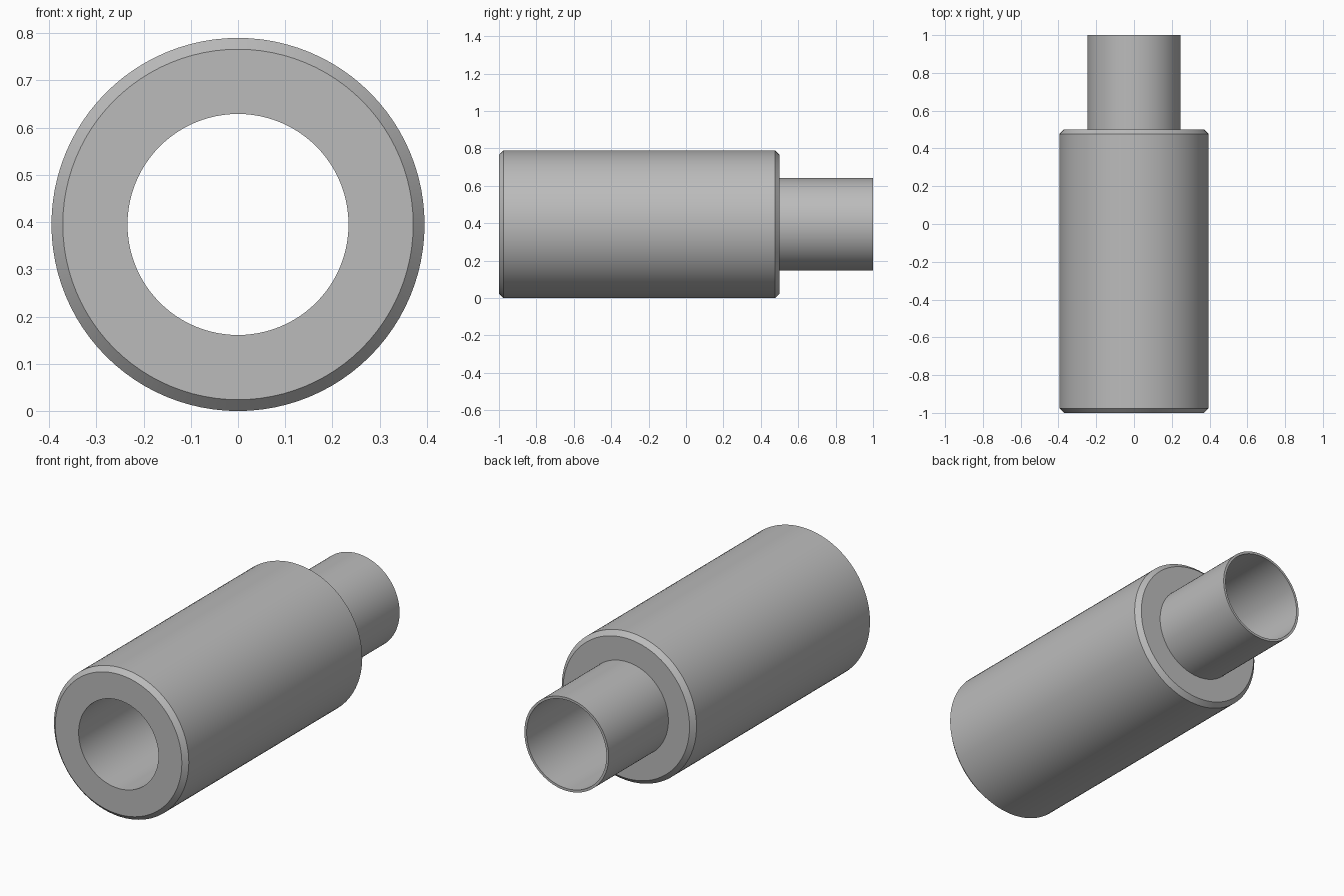
import bpy, bmesh, math
from mathutils import Matrix, Vector

cube = bpy.data.objects.get("Cube")
if cube:
    bpy.data.objects.remove(cube, do_unlink=True)

RADIUS, CHAMFER, SPIGOT, BORE = 0.395, 0.024, 0.247, 0.234
FRONT, SHOULDER, BACK = -1.0, 0.5, 1.0
SEGMENTS = 96

# Plain grey metal
grey = bpy.data.materials.new("grey_metal")
grey.use_nodes = True
colour = (0.5, 0.5, 0.5, 1)
grey.diffuse_color = colour
grey.node_tree.nodes["Principled BSDF"].inputs["Base Color"].default_value = colour

# Closed half section (radius, y): chamfered body, thin spigot, through bore
section = [
    (BORE, FRONT), (RADIUS - CHAMFER, FRONT), (RADIUS, FRONT + CHAMFER),
    (RADIUS, SHOULDER - CHAMFER), (RADIUS - CHAMFER, SHOULDER),
    (SPIGOT, SHOULDER), (SPIGOT, BACK), (BORE, BACK),
]

# Revolve the section around the y axis
bm = bmesh.new()
verts = [bm.verts.new((r, y, 0)) for r, y in section]
edges = [bm.edges.new((a, b)) for a, b in zip(verts, verts[1:] + verts[:1])]
bmesh.ops.spin(bm, geom=verts + edges, cent=(0, 0, 0), axis=(0, 1, 0),
               angle=math.tau, steps=SEGMENTS, use_merge=True)
bmesh.ops.remove_doubles(bm, verts=bm.verts, dist=0.0001)
bmesh.ops.recalc_face_normals(bm, faces=bm.faces)
bmesh.ops.transform(bm, matrix=Matrix.Translation(Vector((0, 0, RADIUS))),
                    verts=bm.verts)

mesh = bpy.data.meshes.new("stepped_sleeve")
bm.to_mesh(mesh)
bm.free()
mesh.materials.append(grey)
sleeve = bpy.data.objects.new("stepped_sleeve", mesh)
bpy.context.collection.objects.link(sleeve)

# Smooth walls with crisp rims
bpy.ops.object.select_all(action='DESELECT')
sleeve.select_set(True)
bpy.context.view_layer.objects.active = sleeve
bpy.ops.object.shade_smooth_by_angle(angle=math.radians(30))
